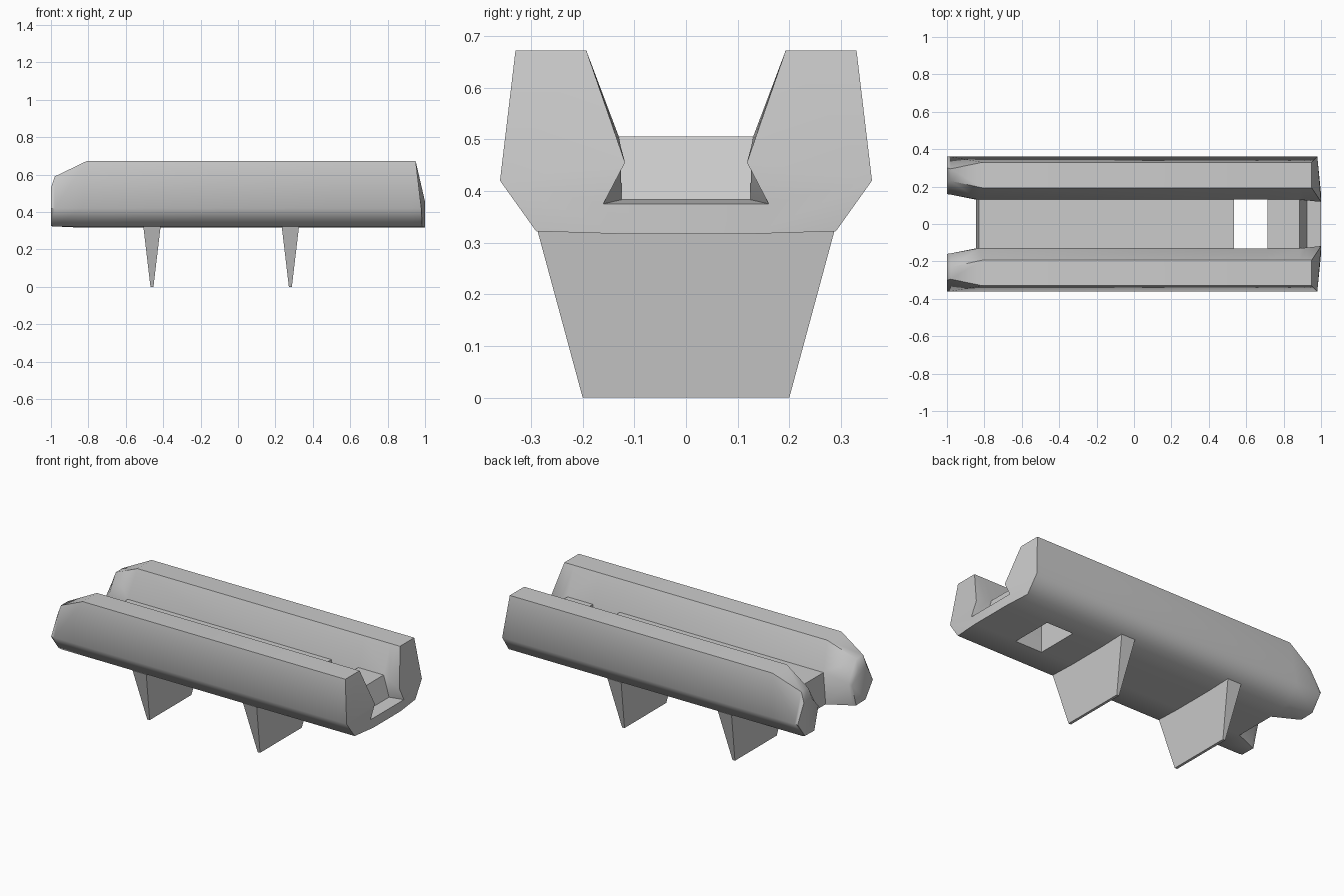
import bpy, bmesh, math

cube = bpy.data.objects.get("Cube")
if cube:
    bpy.data.objects.remove(cube, do_unlink=True)

GREY = (0.6, 0.6, 0.6, 1)
grey = bpy.data.materials.new("plain grey")
grey.use_nodes = True
grey.diffuse_color = GREY
grey.node_tree.nodes["Principled BSDF"].inputs["Base Color"].default_value = GREY


def make_object(name, bm):
    bmesh.ops.remove_doubles(bm, verts=bm.verts, dist=0.0005)
    bmesh.ops.recalc_face_normals(bm, faces=bm.faces)
    mesh = bpy.data.meshes.new(name)
    bm.to_mesh(mesh)
    bm.free()
    mesh.materials.append(grey)
    obj = bpy.data.objects.new(name, mesh)
    bpy.context.collection.objects.link(obj)
    return obj


# Half section (y, z): keel, underside, bottom edge, side, top outer, top inner,
# wall foot, floor edge, floor centre
SECTION = [(0, .317), (.13, .317), (.29, .322), (.36, .42), (.33, .672),
           (.193, .672), (.13, .505), (.13, .505), (0, .505)]


def ring(x, **moved):
    """A section at x; moved points such as p4=(x, y, z) replace the default."""
    return [moved.get(f"p{i}", (x, y, z)) for i, (y, z) in enumerate(SECTION)]


foot = (-1, .16, .46)
rings = [
    ring(-1, p1=(-1, .2, .325), p2=(-1, .29, .327), p4=(-1, .3, .53),
         p5=(-1, .225, .53), p6=foot, p7=foot),
    ring(-.98, p1=(-.98, .19, .323), p4=(-.98, .295, .59), p5=(-.98, .23, .59),
         p6=(-.98, .157, .465), p7=(-.98, .157, .465)),
    ring(-.83, p0=(-.845, 0, .317), p1=(-.845, .13, .317),
         p4=(-.81, .33, .672), p5=(-.81, .193, .672)),
    ring(.535),
    ring(.715),
    ring(.885),
    ring(.925, p6=(.925, .126, .485), p7=(.925, .125, .383), p8=(.925, 0, .383)),
    ring(1, p2=(.985, .29, .322), p3=(.98, .36, .42), p4=(.95, .33, .672),
         p5=(.95, .193, .672), p6=(1, .118, .455), p7=(1, .16, .375), p8=(1, 0, .375)),
]
OPEN_SPANS = {0, 1, 3}          # fork gap and floor hole

# Trough body: loft one half, then mirror it
bm = bmesh.new()
grid = [[bm.verts.new(p) for p in r] for r in rings]
for s, (a, b) in enumerate(zip(grid, grid[1:])):
    for i in range(8):
        if s in OPEN_SPANS and i in (0, 7):
            continue
        bm.faces.new((a[i], b[i], b[i + 1], a[i + 1]))
    if s in OPEN_SPANS:
        bm.faces.new((a[7], b[7], b[1], a[1]))

# End caps and the cross walls beside the gaps
for r in (2, 3, 4, 7):
    bm.faces.new([grid[r][i] for i in (0, 1, 7, 8)])
bm.faces.new([grid[0][i] for i in (1, 2, 3, 4, 5, 6)])
for quad in ((1, 2, 3, 7), (3, 4, 5, 6), (3, 6, 7)):
    bm.faces.new([grid[7][i] for i in quad])

bmesh.ops.remove_doubles(bm, verts=bm.verts, dist=0.0005)
mirror = bmesh.ops.duplicate(bm, geom=bm.verts[:] + bm.edges[:] + bm.faces[:])
for v in mirror["geom"]:
    if isinstance(v, bmesh.types.BMVert):
        v.co.y = -v.co.y
body = make_object("trough_body", bm)

bpy.ops.object.select_all(action="DESELECT")
body.select_set(True)
bpy.context.view_layer.objects.active = body
bpy.ops.object.shade_smooth_by_angle(angle=math.radians(56))


# Tapered support fins
def fin(name, x):
    bm = bmesh.new()
    bmesh.ops.create_cube(bm, size=2)
    for v in bm.verts:
        top = v.co.z > 0
        v.co.x = x + v.co.x * (.046 if top else .008)
        v.co.y *= .287 if top else .2
        v.co.z = .322 if top else 0
        if top:
            v.co.z = .3215
    make_object(name, bm)


fin("rear_fin", -.46)
fin("front_fin", .28)
